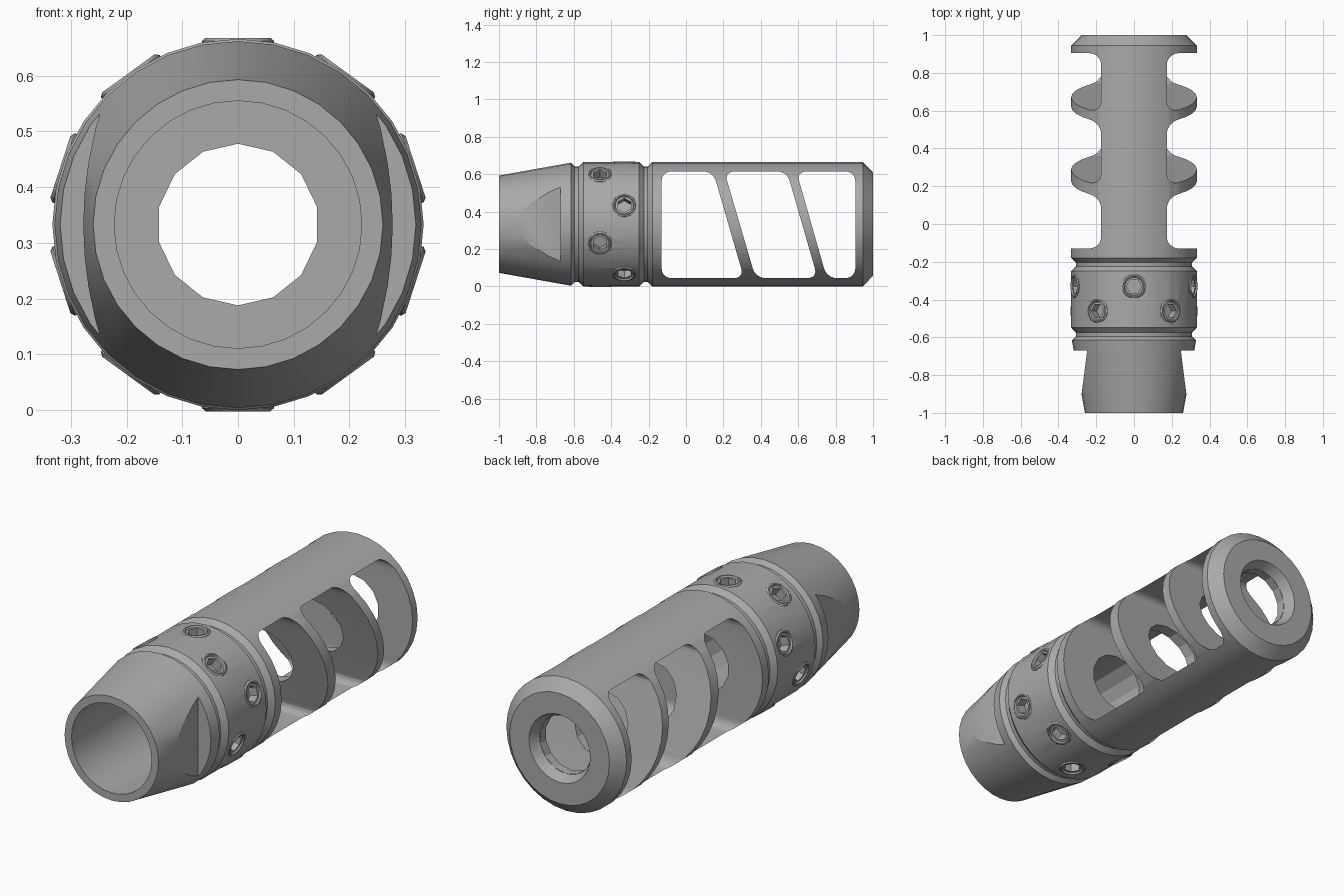
import bpy, bmesh, math
from mathutils import Matrix, Vector

if "Cube" in bpy.data.objects:
    bpy.data.objects.remove(bpy.data.objects["Cube"], do_unlink=True)

R = 0.333            # main radius, also the height of the axis
SIDES = 32

steel = bpy.data.materials.new("steel_grey")
steel.use_nodes = True
grey = (0.4, 0.4, 0.4, 1)
steel.diffuse_color = grey
steel.node_tree.nodes["Principled BSDF"].inputs["Base Color"].default_value = grey


def finish(bm, name):
    bmesh.ops.recalc_face_normals(bm, faces=bm.faces)
    mesh = bpy.data.meshes.new(name)
    bm.to_mesh(mesh)
    bm.free()
    mesh.materials.append(steel)
    obj = bpy.data.objects.new(name, mesh)
    bpy.context.collection.objects.link(obj)
    return obj


def lathe(name, profile, sides=SIDES):
    """Closed solid turned about the long axis from (y, radius) points."""
    bm = bmesh.new()
    rings = []
    for y, r in profile:
        angles = [2 * math.pi * i / sides for i in range(sides)]
        rings.append([bm.verts.new((r * math.sin(a), y, R + r * math.cos(a))) for a in angles])
    for a, b in zip(rings, rings[1:]):
        for i in range(sides):
            j = (i + 1) % sides
            bm.faces.new((a[i], a[j], b[j], b[i]))
    bm.faces.new(rings[0])
    bm.faces.new(rings[-1])
    return finish(bm, name)


def prism(name, points, direction, rounding=0):
    """Extrude a 3D outline along a direction, rounding its corners."""
    bm = bmesh.new()
    d = Vector(direction)
    low = [bm.verts.new(Vector(p) - d / 2) for p in points]
    high = [bm.verts.new(Vector(p) + d / 2) for p in points]
    bm.faces.new(low)
    bm.faces.new(high)
    n = len(points)
    for i in range(n):
        j = (i + 1) % n
        bm.faces.new((low[i], low[j], high[j], high[i]))
    if rounding:
        edges = [bm.edges.get((a, b)) for a, b in zip(low, high)]
        bmesh.ops.bevel(bm, geom=edges, offset=rounding, segments=5,
                        profile=0.5, affect='EDGES')
    return finish(bm, name)


def cut(target, cutter):
    cutter.hide_render = True
    mod = target.modifiers.new("cut", 'BOOLEAN')
    mod.operation = 'DIFFERENCE'
    mod.solver = 'EXACT'
    mod.object = cutter
    bpy.context.view_layer.objects.active = target
    bpy.ops.object.modifier_apply(modifier=mod.name)
    bpy.data.objects.remove(cutter, do_unlink=True)


# Turned body: tapered nose, collar between two grooves, long chambered barrel
body = lathe("brake_body", [
    (-1, 0.26), (-0.615, 0.329), (-0.595, 0.308), (-0.575, 0.308),
    (-0.548, R), (-0.25, R), (-0.225, 0.308), (-0.205, 0.308),
    (-0.18, R), (0.945, R), (1, 0.276)])

# Socket at the nose, through bore and rear countersink
cut(body, lathe("nose_socket", [(-1.1, 0.222), (-0.5, 0.222)]))
cut(body, lathe("through_bore", [(-1.2, 0.145), (1.2, 0.145)], 14))
cut(body, lathe("rear_countersink", [(0.95, 0.145), (1.001, 0.17), (1.1, 0.17)], 28))

# Three gas ports, as (top front, top back, bottom back, bottom front)
for y1, y2, y3, y4 in [(-0.13, 0.145, 0.31, -0.13),
                       (0.205, 0.54, 0.704, 0.372),
                       (0.59, 0.905, 0.905, 0.753)]:
    outline = [(0, y1, 0.615), (0, y2, 0.615), (0, y3, 0.045), (0, y4, 0.045)]
    cut(body, prism("gas_port", outline, (2, 0, 0), 0.05))

# Tilted wrench flats on both sides of the nose
for s in (1, -1):
    outline = [(s * x, y, R) for x, y in
               [(0.295, -1.04), (0.248, -0.67), (0.45, -0.67), (0.45, -1.04)]]
    cut(body, prism("wrench_flat", outline, (0, 0, 1)))


def set_screw(name, place):
    """Chamfered round screw with a hexagonal socket; local z points outward."""
    bm = bmesh.new()

    def ring(radius, z, sides=24):
        angles = [2 * math.pi * i / sides for i in range(sides)]
        return [bm.verts.new((radius * math.cos(a), radius * math.sin(a), z)) for a in angles]

    rings = [ring(0.065, 0.3), ring(0.065, 0.329), ring(0.058, 0.335),
             ring(0.052, 0.335), ring(0.048, 0.327)]
    for a, b in zip(rings, rings[1:]):
        for i in range(24):
            j = (i + 1) % 24
            bm.faces.new((a[i], a[j], b[j], b[i]))
    rim, mouth, floor = rings[-1], ring(0.04, 0.327, 6), ring(0.04, 0.28, 6)
    for i in range(6):
        j = (i + 1) % 6
        arc = [rim[(4 * i + k) % 24] for k in range(5)]
        bm.faces.new(arc + [mouth[j], mouth[i]])
        bm.faces.new((mouth[i], mouth[j], floor[j], floor[i]))
    bm.faces.new(floor)
    bm.transform(place)
    return finish(bm, name)


# Two staggered rows of five set screws around the collar
for row, y, start in (("rear", -0.33, 0), ("front", -0.46, 36)):
    for k in range(5):
        turn = Matrix.Rotation(math.radians(start + 72 * k), 4, 'Y')
        place = Matrix.Translation((0, y, R)) @ turn
        bm = bmesh.new()
        bmesh.ops.create_cone(bm, cap_ends=True, segments=24, radius1=0.06, radius2=0.06,
                              depth=0.2, matrix=place @ Matrix.Translation((0, 0, 0.375)))
        cut(body, finish(bm, "screw_pocket"))
        set_screw(f"{row}_set_screw_{k + 1}", place)

# Soft shading on the turned surfaces, crisp machined edges
bpy.ops.object.select_all(action='DESELECT')
body.select_set(True)
bpy.context.view_layer.objects.active = body
bpy.ops.object.shade_smooth_by_angle(angle=math.radians(20))
